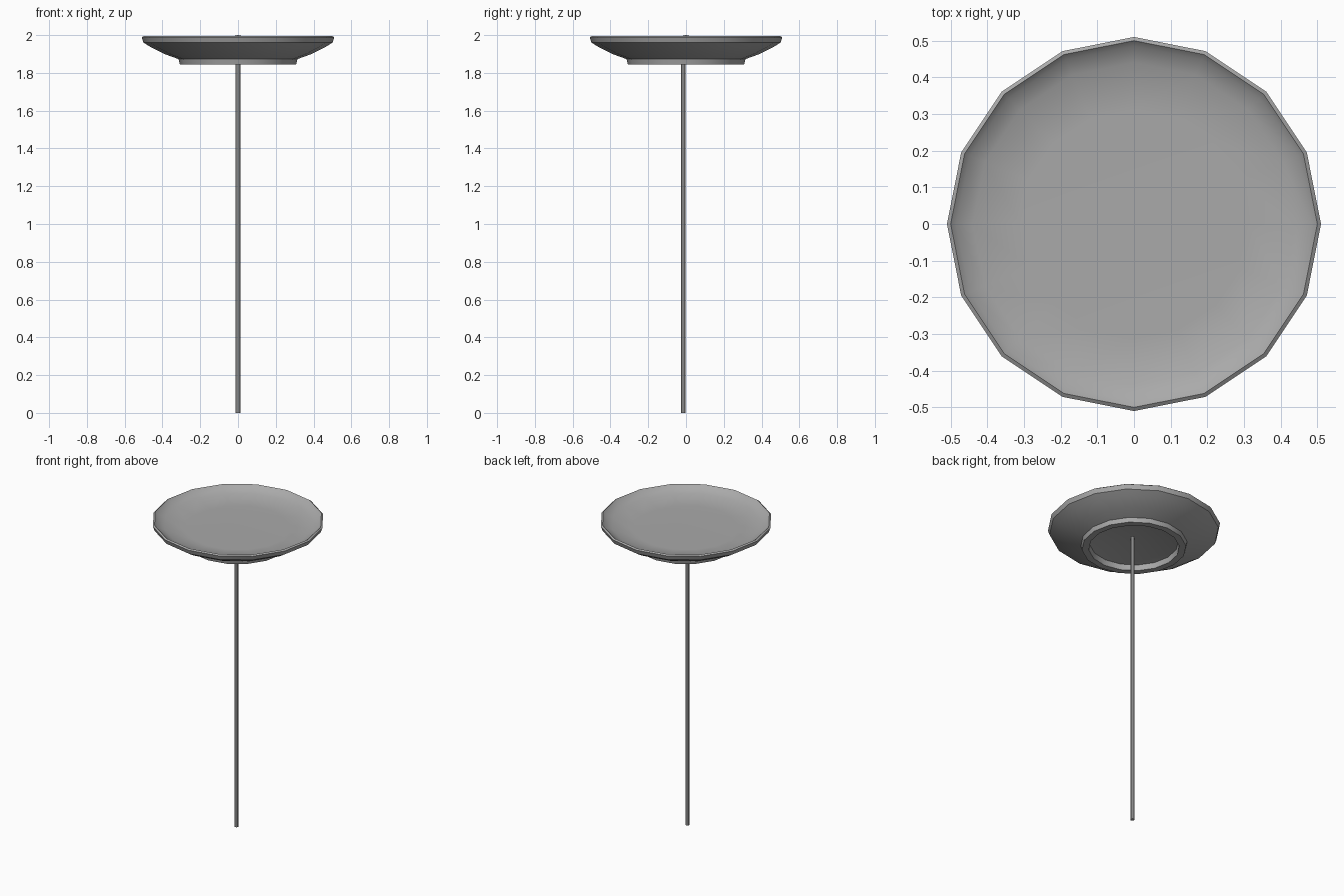
import bpy
import bmesh
from math import cos, sin, tau, radians

cube = bpy.data.objects.get("Cube")
if cube:
    bpy.data.objects.remove(cube, do_unlink=True)

grey = bpy.data.materials.new("plain_grey")
grey.use_nodes = True
colour = (0.4, 0.4, 0.4, 1)
grey.diffuse_color = colour
grey.node_tree.nodes["Principled BSDF"].inputs["Base Color"].default_value = colour


def lathe(name, profile, sides, location=(0, 0, 0), turn=0.0):
    """Spin a radius/height profile whose two ends lie on the axis."""
    bm = bmesh.new()
    rings = []
    for r, z in profile:
        count = sides if r > 0 else 1
        rings.append([bm.verts.new((r * cos(turn + tau * i / sides),
                                    r * sin(turn + tau * i / sides), z))
                      for i in range(count)])
    for a, b in zip(rings, rings[1:]):
        for i in range(sides):
            j = (i + 1) % sides
            corners = [a[i % len(a)], a[j % len(a)], b[j % len(b)], b[i % len(b)]]
            bm.faces.new(list(dict.fromkeys(corners)))
    bmesh.ops.recalc_face_normals(bm, faces=bm.faces)
    mesh = bpy.data.meshes.new(name)
    bm.to_mesh(mesh)
    bm.free()
    mesh.materials.append(grey)
    obj = bpy.data.objects.new(name, mesh)
    obj.location = location
    bpy.context.collection.objects.link(obj)
    return obj


# Plate: hollow foot, curved bowl, thin lip and raised centre
plate_profile = [
    (0, 1.925), (0.262, 1.88), (0.268, 1.845),       # recess under the plate
    (0.308, 1.845), (0.315, 1.873),                  # foot ring
    (0.39, 1.9), (0.46, 1.935), (0.5, 1.96),         # outer bowl
    (0.51, 1.988), (0.5, 1.995),                     # lip
    (0.485, 1.98), (0.44, 1.962), (0.31, 1.938),     # inner bowl
    (0, 2.0),                                        # raised centre
]
plate = lathe("plate", plate_profile, 16)

# Stick under the plate, set slightly towards the front
stick = lathe("stick", [(0, 0), (0.013, 0), (0.013, 1.925), (0, 1.925)], 8,
              location=(0, -0.015, 0), turn=tau / 16)

# Smooth the plate's curves, keeping its edges sharp
bpy.ops.object.select_all(action='DESELECT')
plate.select_set(True)
bpy.context.view_layer.objects.active = plate
bpy.ops.object.shade_smooth_by_angle(angle=radians(25))
